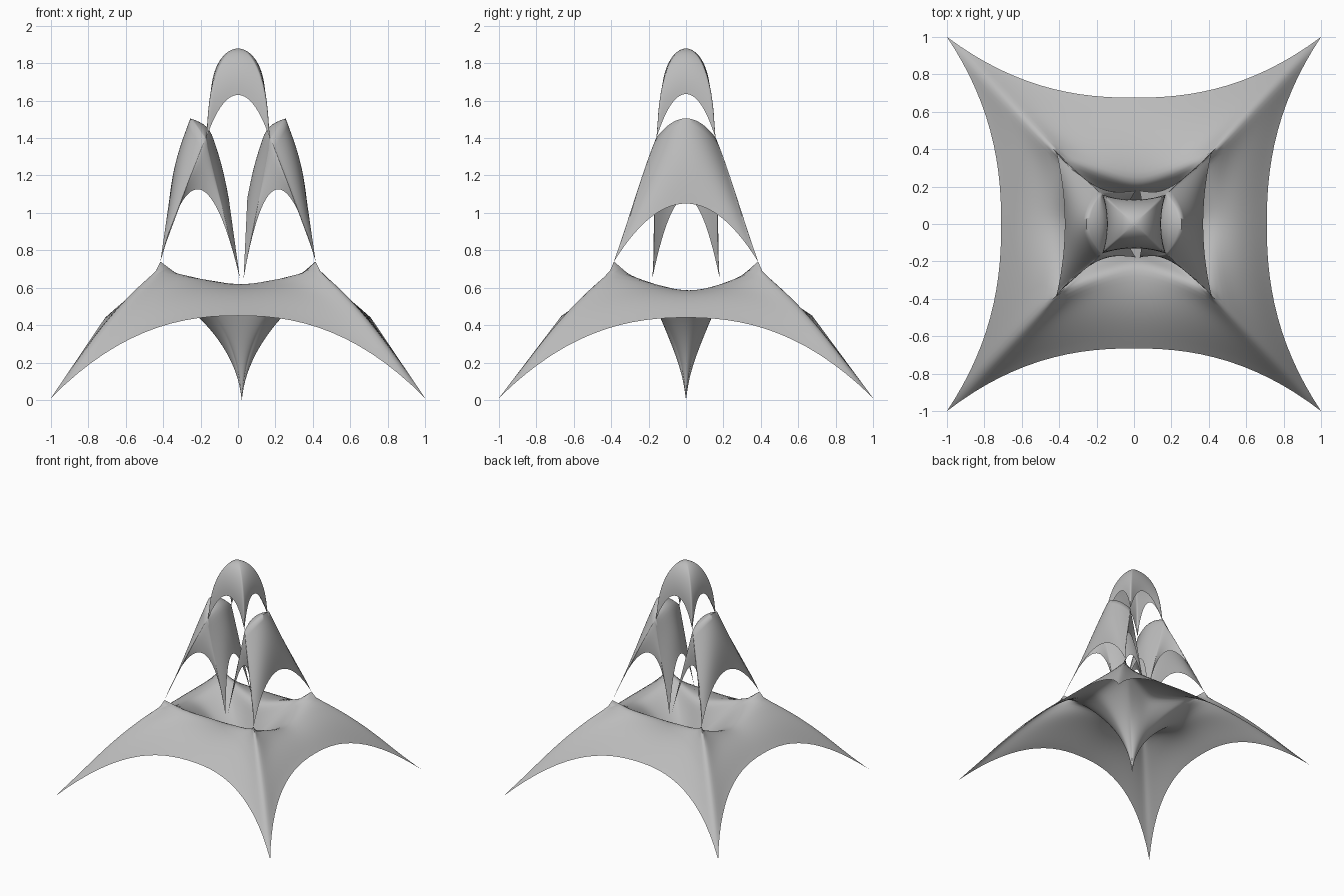
import bpy, bmesh, math
from mathutils import Vector as V

if "Cube" in bpy.data.objects:
    bpy.data.objects.remove(bpy.data.objects["Cube"])

SEGMENTS = 28
fabric = bpy.data.materials.new("grey_fabric")
fabric.use_nodes = True
GREY = (0.5, 0.5, 0.5, 1)
fabric.diffuse_color = GREY
fabric.node_tree.nodes["Principled BSDF"].inputs["Base Color"].default_value = GREY


def cable(a, mid, b, power=2.0):
    """Sagging or arching edge from a to b through mid."""
    a, mid, b = V(a), V(mid), V(b)
    bow = mid - (a + b) / 2
    us = [2 * i / SEGMENTS - 1 for i in range(SEGMENTS + 1)]
    return [a.lerp(b, (u + 1) / 2) + bow * (1 - abs(u) ** power) for u in us]


def stretch(low, high, steps=12, bulge=(0, 0, 0), ends=0.0):
    """Rows of points from one edge to another, bowed outward in the middle."""
    rows = []
    for j in range(steps + 1):
        t = j / steps
        rows.append([p.lerp(q, t) + V(bulge) * math.sin(math.pi * t)
                     * (ends + (1 - ends) * math.sin(math.pi * i / SEGMENTS))
                     for i, (p, q) in enumerate(zip(low, high))])
    return rows


def membrane(name, panels, pins, relax):
    """Skin every panel of rows, weld them and relax the sheet between its pins."""
    bm = bmesh.new()
    for rows in panels:
        grid = [[bm.verts.new(p) for p in row] for row in rows]
        for r, s in zip(grid, grid[1:]):
            for i in range(len(r) - 1):
                bm.faces.new((r[i], r[i + 1], s[i + 1], s[i]))
    bmesh.ops.remove_doubles(bm, verts=bm.verts, dist=0.0005)
    bmesh.ops.recalc_face_normals(bm, faces=bm.faces)
    free = [v for v in bm.verts if not v.is_boundary
            and all((v.co - V(p)).length > 0.002 for p in pins)]
    for _ in range(relax):
        bmesh.ops.smooth_vert(bm, verts=free, factor=0.5,
                              use_axis_x=True, use_axis_y=True, use_axis_z=True)
    mesh = bpy.data.meshes.new(name)
    bm.to_mesh(mesh)
    bm.free()
    mesh.materials.append(fabric)
    obj = bpy.data.objects.new(name, mesh)
    bpy.context.collection.objects.link(obj)
    bpy.ops.object.select_all(action="DESELECT")
    obj.select_set(True)
    bpy.context.view_layer.objects.active = obj
    bpy.ops.object.shade_smooth_by_angle(angle=math.radians(85))


def loop_corners(x, y, z):
    return [(-x, -y, z), (x, -y, z), (x, y, z), (-x, y, z)]


def loop(corners, mids, power):
    return [cable(corners[k], mids[k], corners[(k + 1) % 4], power) for k in range(4)]


# Wide lower sheet, held at four ground corners and pulled down in the middle
outer = loop(loop_corners(1, 1, 0.01),
             [(0, -0.665, 0.45), (0.71, 0, 0.44), (0, 0.675, 0.45), (-0.71, 0, 0.44)], 2.3)
masts = loop_corners(0.415, 0.385, 0.74)
ring = loop(masts, [(0.02, -0.2, 0.62), (0.39, 0.02, 0.58),
                    (0.02, 0.2, 0.62), (-0.39, 0.02, 0.58)], 1.2)
TIP = V((0.02, 0, 0))


def funnel(edge, steps=20, radius=0.3):
    """Cone that turns from the ring outline to a round spike at the tip."""
    rows = []
    for j in range(steps + 1):
        t = (1 - j / steps) ** 1.5
        row = []
        for p in edge:
            arm = (p - TIP).to_2d()
            flat = TIP.to_2d() + t * (arm.normalized() * radius).lerp(arm, t)
            row.append(V((flat.x, flat.y, p.z * t ** 0.6)))
        rows.append(row)
    return rows


membrane("base_canopy",
         [stretch(o, r, 14, (0, 0, 0.05), 1.0) for o, r in zip(outer, ring)]
         + [funnel(r) for r in ring], masts + [TIP], 10)

# Two tall middle canopies, each with four feet and a leaf-shaped top
for side, label, foot_x in ((1, "left", 0.03), (-1, "right", -0.01)):
    def at(x, y, z):
        return V((side * x, y, z))

    outer_feet = [at(0.415, s * 0.385, 0.74) for s in (-1, 1)]
    inner_feet = [at(foot_x, s * 0.18, 0.65) for s in (-1, 1)]
    peaks = [at(0.175, s * 0.16, 1.4) for s in (-1, 1)]
    outer_top = cable(peaks[0], at(0.255, 0, 1.505), peaks[1])
    inner_top = cable(peaks[0], at(0.15, 0, 1.45), peaks[1])
    panels = [
        stretch(cable(outer_feet[0], at(0.37, 0, 1.05), outer_feet[1]), outer_top,
                bulge=at(0.02, 0, 0)),
        stretch(cable(inner_feet[0], at(0.05, 0, 1.08), inner_feet[1]), inner_top,
                bulge=at(-0.01, 0, 0)),
        stretch(outer_top, inner_top, 6, (0, 0, 0.008)),
    ]
    for k, s in enumerate((-1, 1)):
        arch = cable(inner_feet[k], at(0.205, s * 0.2, 1.125), outer_feet[k])
        panels.append(stretch(arch, [peaks[k]] * (SEGMENTS + 1),
                              bulge=(0, s * 0.015, 0)))
    membrane(label + "_canopy", panels, peaks + outer_top, 5)

# Small domed canopy on top, resting on the peaks of the two below
rim = loop(loop_corners(0.17, 0.158, 1.4),
           [(0, -0.13, 1.63), (0.145, 0, 1.635), (0, 0.13, 1.63), (-0.145, 0, 1.635)], 2.1)


def dome(edge, top=1.88, steps=14):
    rows = []
    for j in range(steps + 1):
        a = math.pi / 2 * j / steps
        c, s = math.cos(a), math.sin(a)
        rows.append([V((p.x * c, p.y * c, p.z + (top - p.z) * s)) for p in edge])
    return rows


membrane("top_canopy", [dome(r) for r in rim], [(0, 0, 1.88)], 4)
